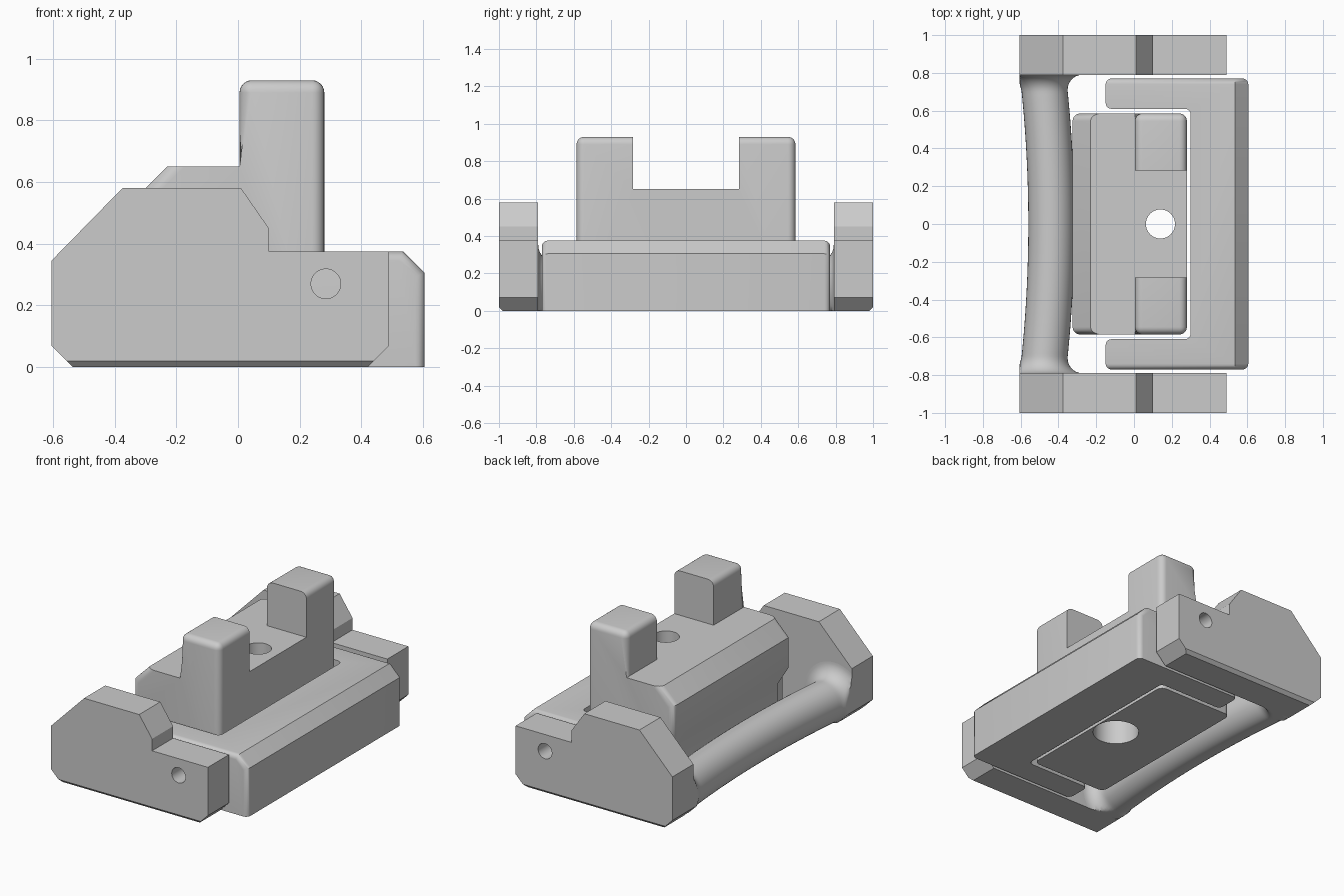
import bpy, bmesh, math
from mathutils import Vector

cube = bpy.data.objects.get("Cube")
if cube:
    bpy.data.objects.remove(cube, do_unlink=True)

grey = bpy.data.materials.new("plain grey")
grey.use_nodes = True
grey.diffuse_color = (0.6, 0.6, 0.6, 1)
grey.node_tree.nodes["Principled BSDF"].inputs["Base Color"].default_value = (0.6, 0.6, 0.6, 1)


def prism(profile, axis, low, high):
    """Extrude an outline of x-z points along y, or x-y points along z."""
    bm = bmesh.new()
    place = (lambda a, b, h: (a, h, b)) if axis == "y" else (lambda a, b, h: (a, b, h))
    bottom = [bm.verts.new(place(a, b, low)) for a, b in profile]
    top = [bm.verts.new(place(a, b, high)) for a, b in profile]
    bm.faces.new(bottom)
    bm.faces.new(top)
    n = len(profile)
    for i in range(n):
        j = (i + 1) % n
        bm.faces.new((bottom[i], bottom[j], top[j], top[i]))
    bmesh.ops.recalc_face_normals(bm, faces=bm.faces)
    return bm


def bevel(bm, rule, size, segments):
    """Bevel the edges whose two end points satisfy the rule."""
    edges = [e for e in bm.edges if rule(e.verts[0].co, e.verts[1].co)]
    bmesh.ops.bevel(bm, geom=edges, offset=size, offset_type="OFFSET",
                    segments=segments, profile=0.5, affect="EDGES", clamp_overlap=True)


def finish(bm, name):
    mesh = bpy.data.meshes.new(name)
    bm.to_mesh(mesh)
    bm.free()
    obj = bpy.data.objects.new(name, mesh)
    bpy.context.collection.objects.link(obj)
    mesh.materials.append(grey)
    return obj


def circle(cx, cy, r, n=48):
    return [(cx + r * math.cos(math.tau * i / n), cy + r * math.sin(math.tau * i / n))
            for i in range(n)]


def cut(obj, bm):
    cutter = finish(bm, obj.name + "_cutter")
    mod = obj.modifiers.new("cut", "BOOLEAN")
    mod.operation, mod.solver, mod.object = "DIFFERENCE", "EXACT", cutter
    bpy.context.view_layer.objects.active = obj
    bpy.ops.object.modifier_apply(modifier=mod.name)
    bpy.data.objects.remove(cutter, do_unlink=True)


def smooth(obj):
    bpy.ops.object.select_all(action="DESELECT")
    obj.select_set(True)
    bpy.context.view_layer.objects.active = obj
    bpy.ops.object.shade_smooth_by_angle(angle=math.radians(32))


def near(a, b):
    return abs(a - b) < 0.001


# End plates with chamfered outer bottom edge and pin hole
plate_outline = [(-0.605, 0.07), (-0.535, 0), (0.42, 0), (0.49, 0.07), (0.49, 0.375),
                 (0.1, 0.375), (0.1, 0.45), (0.01, 0.58), (-0.375, 0.58), (-0.605, 0.345)]
for name, side in (("right_end_plate", -1), ("left_end_plate", 1)):
    low, high = sorted((side * 0.79, side))
    bm = prism(plate_outline, "y", low, high)
    bevel(bm, lambda a, b: near(a.z, 0) and near(b.z, 0) and near(a.y, side)
          and near(b.y, side), 0.02, 1)
    plate = finish(bm, name)
    cut(plate, prism(circle(0.285, 0.27, 0.048), "y", low - 0.1, high + 0.1))
    smooth(plate)

# Curved handle bar, flat underneath, flaring into the end plates
bm = bmesh.new()
flare, rings, sides = 0.09, 72, 40
previous = None
for i in range(rings + 1):
    y = -0.79 * math.cos(math.pi * i / rings)
    centre = -0.4375 - 0.045 * (y / 0.79) ** 2
    run = max(0, abs(y) - (0.79 - flare))
    grow = flare - math.sqrt(max(0, flare ** 2 - run ** 2))
    radius = 0.122 + grow
    ring = []
    for k in range(sides):
        t = math.tau * k / sides
        x = max(centre + radius * math.cos(t), -0.605)
        z = max(0.13 + (radius + 0.01) * math.sin(t), 0.0)
        if x < -0.53 and z < 0.07:
            z = max(z, -0.535 - x)
        ring.append(bm.verts.new((x, y, z)))
    if previous:
        for k in range(sides):
            j = (k + 1) % sides
            bm.faces.new((previous[k], previous[j], ring[j], ring[k]))
    else:
        bm.faces.new(ring)
    previous = ring
bm.faces.new(previous)
bmesh.ops.recalc_face_normals(bm, faces=bm.faces)
smooth(finish(bm, "handle_bar"))

# U-shaped bracket with sloped outer top edge
u_outline = [(-0.15, -0.77), (0.605, -0.77), (0.605, 0.77), (-0.15, 0.77),
             (-0.15, 0.61), (0.3, 0.61), (0.3, -0.61), (-0.15, -0.61)]
bm = prism(u_outline, "z", 0, 0.375)
bevel(bm, lambda a, b: near(a.x, 0.605) and near(b.x, 0.605)
      and near(a.z, 0.375) and near(b.z, 0.375), 0.07, 1)


def bracket_edge(a, b):
    upright = near(a.x, b.x) and near(a.y, b.y)
    slope_end = near(a.y, b.y) and near(abs(a.y), 0.77) and min(a.z, b.z) > 0.2
    top = near(a.z, 0.375) and near(b.z, 0.375) and near(abs(a.y), 0.77) and near(a.y, b.y)
    return upright or slope_end or top


bevel(bm, bracket_edge, 0.03, 5)
smooth(finish(bm, "u_bracket"))

# Centre block: overhanging body and two posts with a bored hole
block_outline = [(-0.25, 0), (0.28, 0), (0.28, 0.93), (0.005, 0.93), (0.005, 0.65),
                 (-0.23, 0.65), (-0.325, 0.555), (-0.325, 0.36), (-0.25, 0.24)]
bm = prism(block_outline, "y", -0.585, 0.585)


def block_edge(a, b):
    upright = near(a.x, b.x) and near(a.y, b.y)
    post_top = near(a.z, 0.93) and near(b.z, 0.93)
    slope = near(a.y, b.y) and max(a.x, b.x) < -0.2 and not near(a.z, b.z)
    return upright or post_top or slope


bevel(bm, block_edge, 0.04, 6)
block = finish(bm, "centre_block")
gap = [(-0.1, 0.65), (0.4, 0.65), (0.4, 1.1), (-0.1, 1.1)]
cut(block, prism(gap, "y", -0.283, 0.283))
cut(block, prism(circle(0.14, 0, 0.077), "z", -0.1, 1))
cut(block, prism(circle(0.14, 0, 0.135), "z", -0.1, 0.3))
smooth(block)
